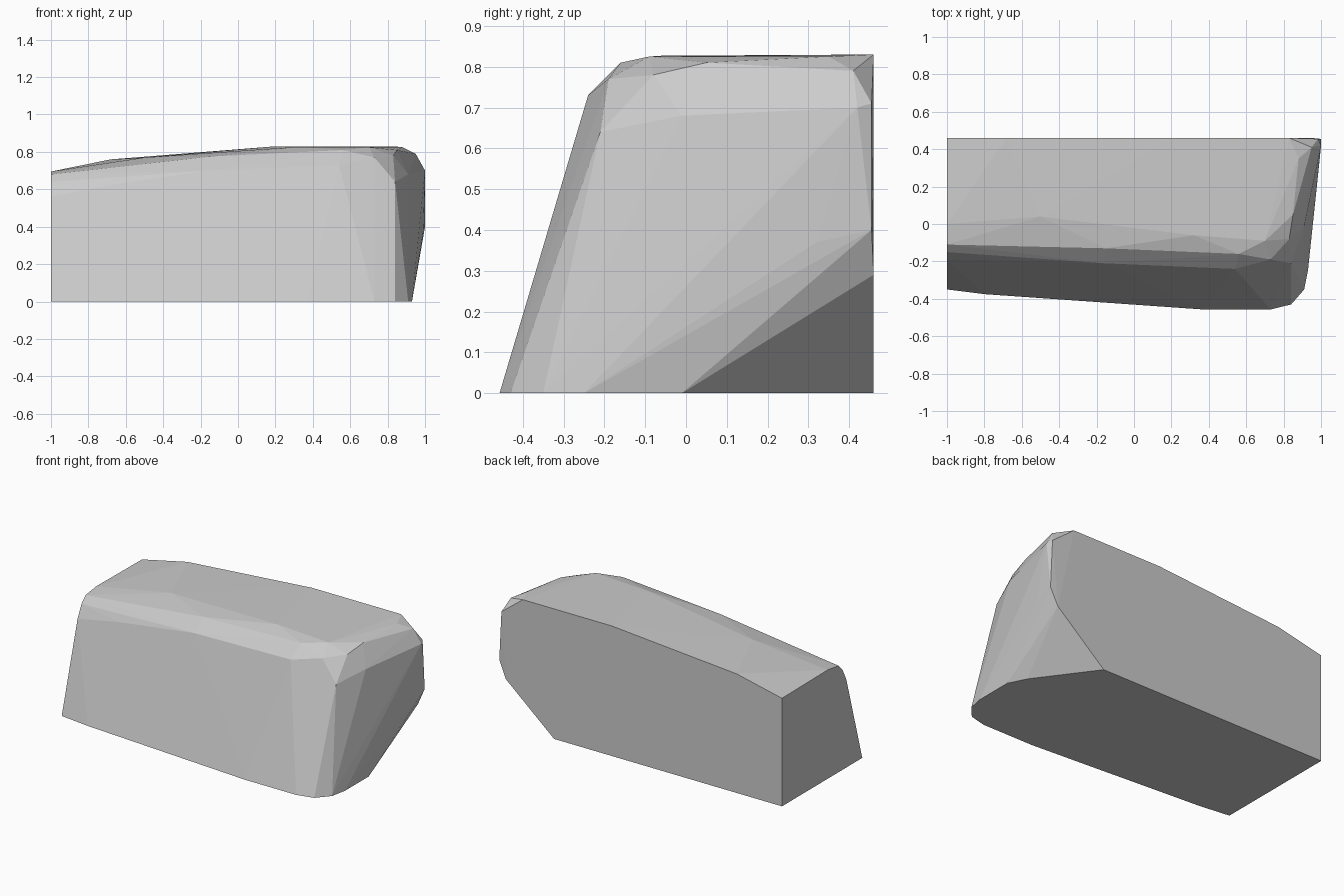
import bpy
import bmesh
import math

cube = bpy.data.objects.get("Cube")
if cube:
    bpy.data.objects.remove(cube, do_unlink=True)

BACK = 0.46

# Footprint on the ground
footprint = [(-1, BACK), (0.61, BACK), (0.875, 0.1), (0.93, -0.01), (0.93, -0.25),
             (0.91, -0.35), (0.84, -0.43), (0.73, -0.457), (0.37, -0.457),
             (-0.8, -0.375), (-1, -0.35)]

# Outline of the flat back wall (x, z)
back_wall = [(-1, 0.69), (-0.68, 0.76), (0.2, 0.83), (0.83, 0.83), (0.95, 0.29)]

# Profile of the flat left-over end (y, z)
end_wall = [(0, 0.695), (-0.11, 0.68), (-0.15, 0.64), (-0.19, 0.56)]

# Worn shoulder along the top and front
shoulder = [(0.54, -0.24, 0.73), (0.73, -0.19, 0.77), (0.84, -0.21, 0.64),
            (0.56, -0.16, 0.81), (0.7, -0.09, 0.825), (-0.15, -0.13, 0.775),
            (-0.16, -0.21, 0.70), (-0.7, -0.195, 0.62), (-0.5, 0.04, 0.77),
            (0.32, -0.06, 0.827)]

# Rounded nose at the right-hand side
nose = [(0.85, 0.05, 0.81), (0.83, -0.08, 0.78), (0.88, 0.35, 0.825),
        (0.95, 0.41, 0.79), (0.91, -0.01, 0.68), (1, 0.42, 0.7),
        (0.985, 0.455, 0.71), (1, 0.455, 0.4), (0.99, 0.32, 0.37), (0.99, 0.33, 0.57)]

points = [(x, y, 0) for x, y in footprint]
points += [(x, BACK, z) for x, z in back_wall]
points += [(-1, y, z) for y, z in end_wall]
points += shoulder + nose

# Wrap the points in a faceted skin
bm = bmesh.new()
for p in points:
    bm.verts.new(p)
hull = bmesh.ops.convex_hull(bm, input=bm.verts[:])
loose = {g for g in hull["geom_interior"] + hull["geom_unused"]
         if isinstance(g, bmesh.types.BMVert)}
bmesh.ops.delete(bm, geom=list(loose), context='VERTS')
bmesh.ops.dissolve_limit(bm, angle_limit=math.radians(0.5),
                         verts=bm.verts[:], edges=bm.edges[:])
bmesh.ops.recalc_face_normals(bm, faces=bm.faces[:])

mesh = bpy.data.meshes.new("stone_block")
bm.to_mesh(mesh)
bm.free()
stone = bpy.data.objects.new("stone_block", mesh)
bpy.context.collection.objects.link(stone)

# Plain grey stone
grey = bpy.data.materials.new("stone_grey")
grey.use_nodes = True
colour = (0.6, 0.6, 0.6, 1)
grey.diffuse_color = colour
grey.node_tree.nodes["Principled BSDF"].inputs["Base Color"].default_value = colour
mesh.materials.append(grey)
